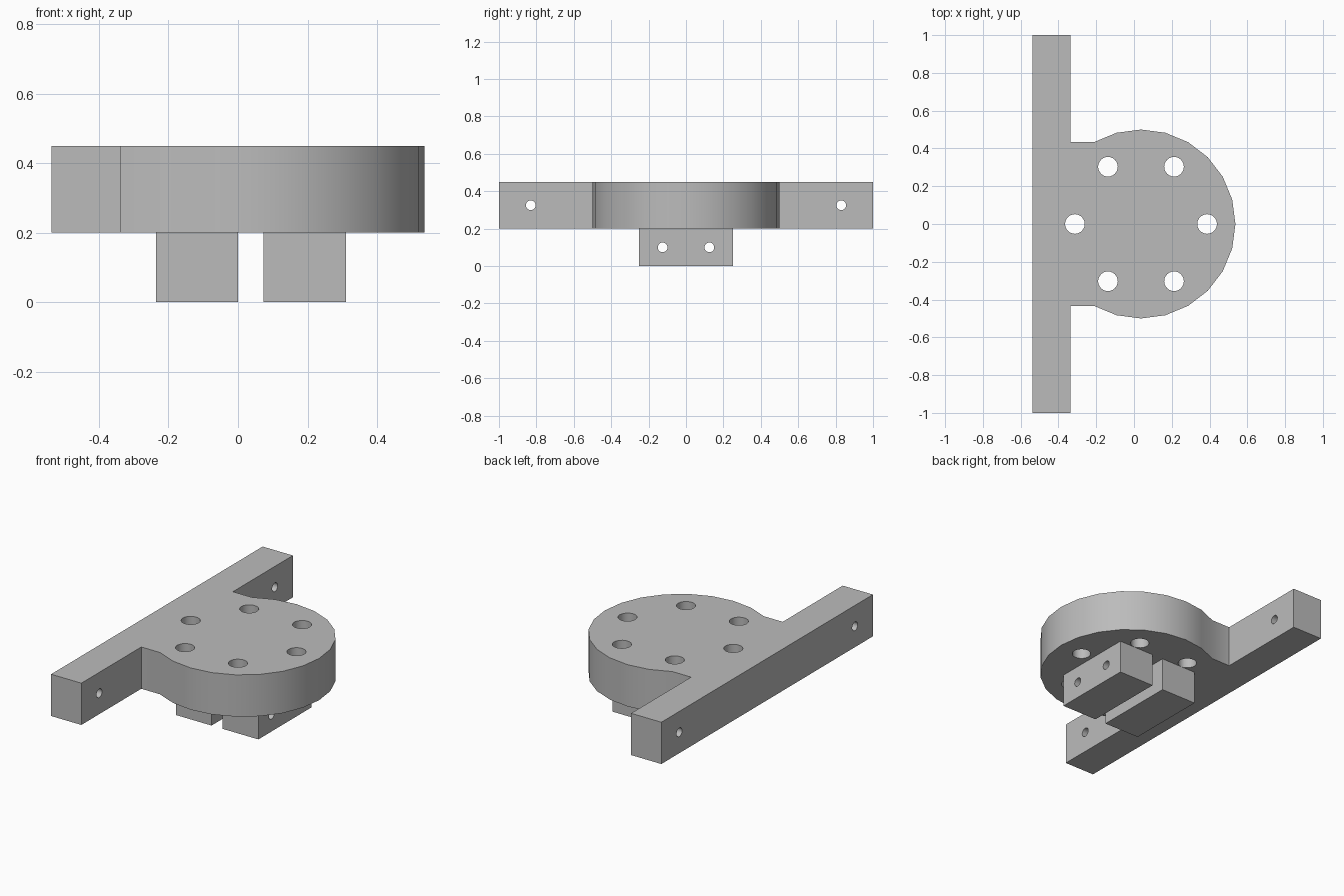
import bpy
import bmesh
from math import cos, sin, pi, radians
from mathutils import Matrix, Vector

cube = bpy.data.objects.get("Cube")
if cube:
    bpy.data.objects.remove(cube, do_unlink=True)

CX, R = 0.037, 0.5            # disc centre and radius
Z0, Z1 = 0.2, 0.45            # underside and top of the plate
BACK, FACE = -0.537, -0.337   # bar sides

grey = bpy.data.materials.new("plain grey")
grey.use_nodes = True
colour = (0.5, 0.5, 0.5, 1)
grey.diffuse_color = colour
grey.node_tree.nodes["Principled BSDF"].inputs["Base Color"].default_value = colour


def make_object(name, bm):
    bmesh.ops.recalc_face_normals(bm, faces=bm.faces[:])
    mesh = bpy.data.meshes.new(name)
    bm.to_mesh(mesh)
    bm.free()
    mesh.materials.append(grey)
    ob = bpy.data.objects.new(name, mesh)
    bpy.context.collection.objects.link(ob)
    return ob


def add_cylinder(bm, centre, radius, length, along_x=False):
    turn = Matrix.Rotation(pi / 2 if along_x else 0, 4, 'Y')
    bmesh.ops.create_cone(bm, cap_ends=True, segments=24, radius1=radius,
                          radius2=radius, depth=length,
                          matrix=Matrix.Translation(centre) @ turn)


def finish(ob, cutter_bm):
    """Drill the holes, then smooth the round walls."""
    cutter = make_object("hole_cutter", cutter_bm)
    cutter.hide_render = True
    mod = ob.modifiers.new("holes", 'BOOLEAN')
    mod.operation = 'DIFFERENCE'
    mod.solver = 'EXACT'
    mod.object = cutter
    bpy.ops.object.select_all(action='DESELECT')
    bpy.context.view_layer.objects.active = ob
    ob.select_set(True)
    bpy.ops.object.modifier_apply(modifier=mod.name)
    bpy.data.objects.remove(cutter, do_unlink=True)
    bpy.ops.object.shade_smooth_by_angle(angle=radians(25))


# Plate: long bar joined to a round disc, extruded from one outline
arc = [(CX + R * cos(radians(a)), R * sin(radians(a))) for a in range(-120, 121, 15)]
neck = arc[-1][1]
outline = ([(BACK, -1), (FACE, -1), (FACE, -neck)] + arc
           + [(FACE, neck), (FACE, 1), (BACK, 1)])
bm = bmesh.new()
base = bm.faces.new([bm.verts.new((x, y, Z0)) for x, y in outline])
top = bmesh.ops.extrude_face_region(bm, geom=[base], use_keep_orig=True)["geom"]
bmesh.ops.translate(bm, vec=(0, 0, Z1 - Z0),
                    verts=[g for g in top if isinstance(g, bmesh.types.BMVert)])
plate = make_object("mounting_plate", bm)

# Ring of six holes, and one cross hole near each bar end
holes = bmesh.new()
for i in range(6):
    a = i * pi / 3
    add_cylinder(holes, Vector((CX + 0.35 * cos(a), 0.35 * sin(a), 0.325)), 0.052, 0.4)
for side in (-1, 1):
    add_cylinder(holes, Vector(((BACK + FACE) / 2, side * 0.83, 0.325)), 0.026, 0.4, True)
finish(plate, holes)

# Two lugs beneath the disc, each with a pair of cross holes
for name, side in (("right_lug", -1), ("left_lug", 1)):
    x = CX + side * 0.155
    bm = bmesh.new()
    bmesh.ops.create_cube(bm, size=1, matrix=Matrix.Translation((x, 0, Z0 / 2))
                          @ Matrix.Diagonal((0.236, 0.5, Z0, 1)))
    lug = make_object(name, bm)
    holes = bmesh.new()
    for y in (-0.125, 0.125):
        add_cylinder(holes, Vector((x, y, 0.1)), 0.026, 0.4, True)
    finish(lug, holes)
